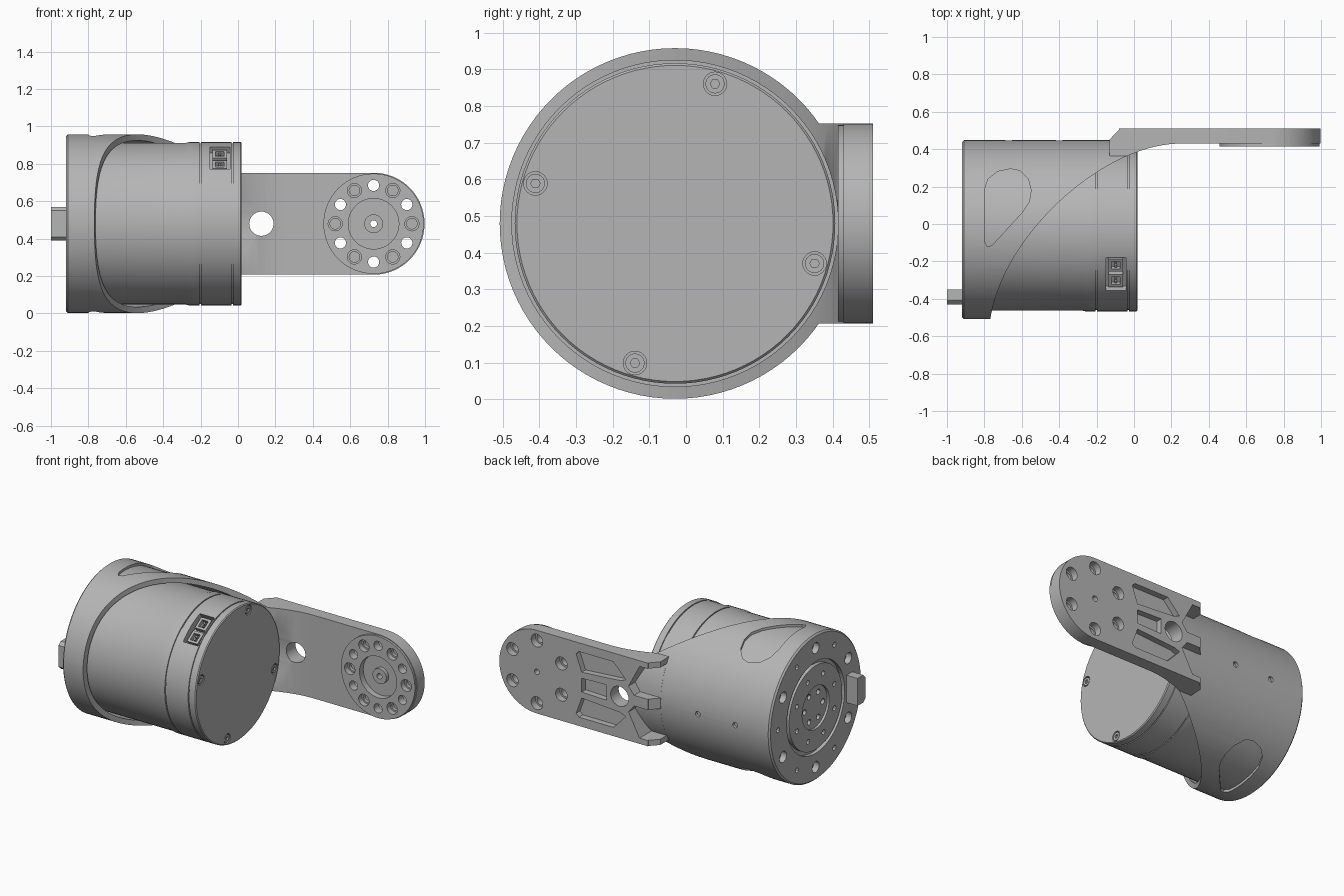
import bpy, bmesh
from math import sin, cos, pi, radians
from mathutils import Vector, geometry

if "Cube" in bpy.data.objects:
    bpy.data.objects.remove(bpy.data.objects["Cube"])

CY, CZ = -0.03, 0.48          # axis of the motor barrel
HUB = (0.725, CZ)             # centre of the arm's mounting pad
SEG = 96

grey = bpy.data.materials.new("metal grey")
grey.use_nodes = True
grey.diffuse_color = (0.46, 0.46, 0.46, 1)
grey.node_tree.nodes["Principled BSDF"].inputs["Base Color"].default_value = (0.46, 0.46, 0.46, 1)


def finish(name, bm):
    bmesh.ops.recalc_face_normals(bm, faces=bm.faces[:])
    mesh = bpy.data.meshes.new(name)
    bm.to_mesh(mesh)
    bm.free()
    ob = bpy.data.objects.new(name, mesh)
    bpy.context.collection.objects.link(ob)
    return ob


def prism(name, polys, axis, a, b):
    """Extrude 2D outlines along an axis from a to b."""
    bm = bmesh.new()
    for poly in polys:
        verts = []
        for u, v in poly:
            co = [u, v]
            co.insert(axis, a)
            verts.append(bm.verts.new(co))
        face = bm.faces.new(verts)
        res = bmesh.ops.extrude_face_region(bm, geom=[face])
        move = Vector((0, 0, 0))
        move[axis] = b - a
        new = [g for g in res["geom"] if isinstance(g, bmesh.types.BMVert)]
        bmesh.ops.translate(bm, verts=new, vec=move)
    return finish(name, bm)


def lathe(name, profile, closed=False):
    """Spin (x, radius) points round the barrel axis."""
    bm = bmesh.new()
    rings = [[bm.verts.new((x, CY + r * cos(2 * pi * i / SEG), CZ + r * sin(2 * pi * i / SEG)))
              for i in range(SEG)] for x, r in profile]
    pairs = list(zip(rings, rings[1:]))
    if closed:
        pairs.append((rings[-1], rings[0]))
    else:
        bm.faces.new(rings[0])
        bm.faces.new(rings[-1])
    for p, q in pairs:
        for i in range(SEG):
            j = (i + 1) % SEG
            bm.faces.new((p[i], p[j], q[j], q[i]))
    return finish(name, bm)


def circle(c, r, n=32):
    return [(c[0] + r * cos(2 * pi * i / n), c[1] + r * sin(2 * pi * i / n)) for i in range(n)]


def pattern(c, dist, r, n, start, seg=20):
    """Circles spaced evenly round a centre."""
    return [circle((c[0] + dist * cos(radians(start) + 2 * pi * k / n),
                    c[1] + dist * sin(radians(start) + 2 * pi * k / n)), r, seg) for k in range(n)]


def combine(ob, tool, op="DIFFERENCE"):
    mod = ob.modifiers.new("bool", "BOOLEAN")
    mod.operation, mod.solver, mod.object = op, "EXACT", tool
    bpy.context.view_layer.update()
    bpy.context.view_layer.objects.active = ob
    bpy.ops.object.modifier_apply(modifier=mod.name)
    bpy.data.objects.remove(tool)


def drill(ob, polys, axis, a, b):
    combine(ob, prism("cutter", polys, axis, a, b))


def mirrored(points):
    """Outline and its mirror image; v is measured from the axis height."""
    return [[(u, CZ + s * v) for u, v in points] for s in (1, -1)]


# Frame: sleeve and arm plate in one piece
frame = lathe("frame", [(-0.92, 0.468), (-0.91, 0.478), (0.1, 0.478)])
R = 0.2725
tip = [(HUB[0] + R * cos(a), CZ + R * sin(a)) for a in [pi * (i / 32 - 0.5) for i in range(33)]]
plate = prism("plate", [tip + [(-0.13, CZ + R), (-0.13, CZ - R)]], 1, 0.3, 0.51)
combine(frame, plate, "UNION")

# Sweeping curve that opens the sleeve towards the arm
sweep = geometry.interpolate_bezier(Vector((-0.77, -0.52, 0)), Vector((-0.71, -0.07, 0)),
                                    Vector((-0.17, 0.43, 0)), Vector((0.25, 0.43, 0)), 40)
outline = [(p.x, p.y) for p in sweep] + [(1.2, 0.43), (1.2, -0.8), (-0.77, -0.8)]
drill(frame, [outline], 2, -0.3, 1.3)
drill(frame, [circle((CY, CZ), 0.445, SEG)], 0, -0.86, 0.22)

# Mounting pad on the front of the arm
combine(frame, prism("pad", [circle(HUB, 0.268, 64)], 1, 0.415, 0.45), "UNION")
drill(frame, [circle(HUB, 0.135, 48)], 1, 0.4, 0.455)
combine(frame, prism("boss", [circle(HUB, 0.05)], 1, 0.43, 0.47), "UNION")
drill(frame, [circle(HUB, 0.018)], 1, 0.3, 0.6)
drill(frame, pattern(HUB, 0.205, 0.03, 6, 30), 1, 0.3, 0.6)
drill(frame, pattern(HUB, 0.205, 0.042, 6, 30), 1, 0.465, 0.6)
drill(frame, pattern(HUB, 0.205, 0.038, 6, 0), 1, 0.4, 0.45)
drill(frame, pattern(HUB, 0.205, 0.028, 6, 0), 1, 0.44, 0.47)
drill(frame, [circle((0.125, CZ), 0.065)], 1, 0.25, 0.6)

# Pockets between the ribs on the back of the arm
drill(frame, mirrored([(0.08, 0.12), (0.17, 0.215), (0.42, 0.215), (0.44, 0.195), (0.4, 0.085), (0.12, 0.105)]),
      1, 0.47, 0.6)
drill(frame, [[(0.22, CZ - 0.05), (0.4, CZ - 0.045), (0.4, CZ + 0.045), (0.22, CZ + 0.05)]], 1, 0.47, 0.6)

# Chevron notches that leave three fingers on the sleeve
notch = prism("notch", mirrored([(-0.3, 0.235), (-0.02, 0.235), (0.06, 0.085), (0.02, 0.035), (-0.3, 0.035)]),
              1, 0.3, 0.6)
combine(notch, lathe("core", [(-0.5, 0.4785), (0.3, 0.4785)]))
combine(frame, notch)
drill(frame, [[(-0.3, 0.6), (-0.08, 0.6), (-0.08, 0.505), (-0.13, 0.452), (-0.3, 0.452)]], 2, 0, 1)

# Shallow teardrop recesses on the top and bottom of the sleeve
drop = [(-0.8, -0.09), (-0.785, -0.12), (-0.76, -0.115), (-0.6, 0.06), (-0.56, 0.12), (-0.55, 0.18), (-0.565, 0.24),
        (-0.61, 0.285), (-0.66, 0.295), (-0.73, 0.28), (-0.78, 0.24), (-0.8, 0.18)]
for low, high in ((CZ + 0.2, 1.2), (-0.3, CZ - 0.2)):
    recess = prism("recess", [drop], 2, low, high)
    combine(recess, lathe("core", [(-1, 0.462), (0, 0.462)]))
    combine(frame, recess)

# Screw holes in the back of the sleeve
drill(frame, [circle((x, CZ), 0.018, 16) for x in (-0.4, -0.67)], 1, 0.43, 0.6)

# End face: ring groove, bolt circles and sunken centre
combine(frame, lathe("groove", [(-1, 0.275), (-0.895, 0.275), (-0.895, 0.3), (-1, 0.3)], True))
END = (CY, CZ)
drill(frame, pattern(END, 0.39, 0.036, 6, 30), 0, -1, -0.88)
drill(frame, pattern(END, 0.39, 0.016, 6, 0, 12), 0, -1, -0.89)
drill(frame, pattern(END, 0.21, 0.016, 8, 22, 12), 0, -1, -0.89)
drill(frame, [circle(END, 0.14, 48)], 0, -1, -0.905)
drill(frame, pattern(END, 0.095, 0.018, 6, 0, 12), 0, -1, -0.885)

# Motor barrel with seams and end cap
motor = lathe("motor", [(-0.85, 0.432), (-0.28, 0.432), (-0.26, 0.437), (-0.205, 0.437), (-0.205, 0.43),
                        (-0.198, 0.43), (-0.198, 0.437), (-0.035, 0.437), (-0.035, 0.43), (-0.028, 0.43),
                        (-0.028, 0.437), (0.014, 0.437), (0.02, 0.431)])
drill(motor, pattern(END, 0.396, 0.032, 4, 74, 24), 0, 0.004, 0.1)

# Cap screws with hex sockets
screws = prism("cap_screws", pattern(END, 0.396, 0.026, 4, 74, 24), 0, 0.0, 0.018)
drill(screws, pattern(END, 0.396, 0.013, 4, 74, 6), 0, 0.008, 0.1)

# Cable socket sunk into the barrel
out, side = Vector((-0.56, 0.83)), Vector((0.83, 0.56))


def slab(s0, s1, r0, r1):
    corners = ((s0, r0), (s1, r0), (s1, r1), (s0, r1))
    return [tuple(Vector((CY, CZ)) + side * s + out * r) for s, r in corners]


drill(motor, [slab(-0.105, 0.105, 0.385, 0.5)], 0, -0.15, -0.042)
socket = prism("cable_socket", [slab(-0.09, -0.01, 0.37, 0.415), slab(0.01, 0.09, 0.37, 0.415)], 0, -0.135, -0.058)
drill(socket, [slab(-0.075, -0.025, 0.39, 0.5), slab(0.025, 0.075, 0.39, 0.5)], 0, -0.12, -0.075)
pins = prism("socket_pins", [slab(s - 0.006, s + 0.006, 0.38, 0.41) for s in (-0.06, -0.04, 0.04, 0.06)],
             0, -0.103, -0.091)

# Plug on the end face
plug = prism("end_plug", [[(-0.43, 0.41), (-0.41, 0.39), (-0.35, 0.39), (-0.35, 0.57), (-0.41, 0.57), (-0.43, 0.55)]],
             0, -1.0, -0.9)

# Material and shading
parts = [frame, motor, screws, socket, pins, plug]
bpy.ops.object.select_all(action="DESELECT")
for ob in parts:
    ob.data.materials.clear()
    ob.data.materials.append(grey)
    ob.select_set(True)
bpy.context.view_layer.objects.active = frame
bpy.ops.object.shade_smooth_by_angle(angle=radians(30))
